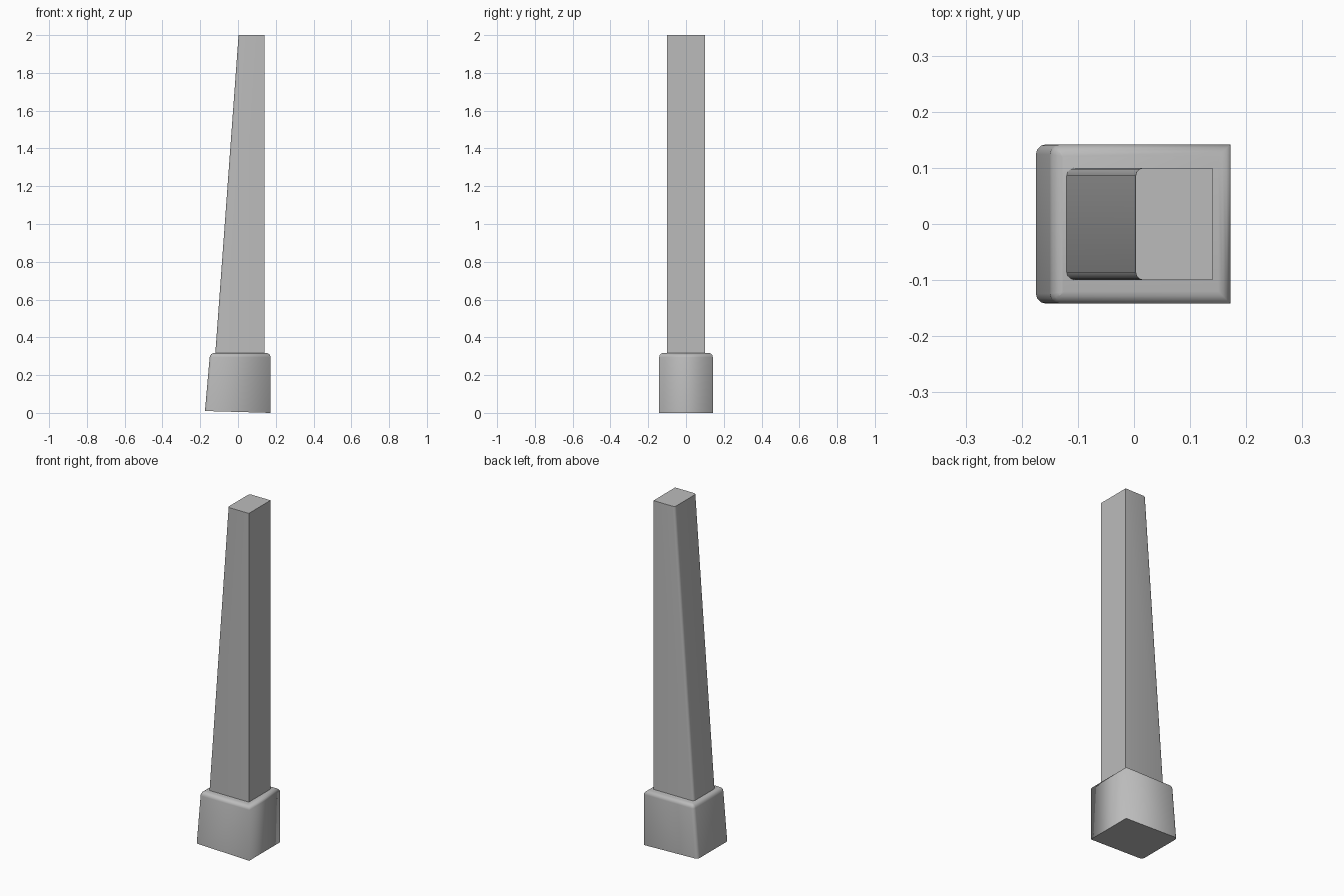
import bpy
import bmesh

cube = bpy.data.objects.get("Cube")
if cube:
    bpy.data.objects.remove(cube, do_unlink=True)

# Single plain grey finish
grey = bpy.data.materials.new("plain_grey")
grey.use_nodes = True
colour = (0.5, 0.5, 0.5, 1)
grey.diffuse_color = colour
grey.node_tree.nodes["Principled BSDF"].inputs["Base Color"].default_value = colour


def tapered_block(name, profile, half_depth, corner, rim=0):
    """Extrude an x-z profile (bottom left, bottom right, top right, top left)
    along y, round the sloping side's edges and optionally the top rim."""
    bm = bmesh.new()
    front = bm.faces.new([bm.verts.new((x, -half_depth, z)) for x, z in profile])
    result = bmesh.ops.extrude_face_region(bm, geom=[front], use_keep_orig=True)
    for v in result["geom"]:
        if isinstance(v, bmesh.types.BMVert):
            v.co.y = half_depth
    bmesh.ops.recalc_face_normals(bm, faces=bm.faces[:])

    # Rounded edges down the sloping side
    sloping = [e for e in bm.edges
               if abs(e.verts[0].co.z - e.verts[1].co.z) > 0.1
               and max(v.co.x for v in e.verts) < 0.05]
    bmesh.ops.bevel(bm, geom=sloping, offset=corner, offset_type='OFFSET',
                    segments=3, profile=0.5, affect='EDGES')

    # Rounded top rim
    if rim:
        top = max(v.co.z for v in bm.verts)
        edges = [e for e in bm.edges if all(v.co.z > top - 0.001 for v in e.verts)]
        bmesh.ops.bevel(bm, geom=edges, offset=rim, offset_type='OFFSET',
                        segments=4, profile=0.5, affect='EDGES')

    # Underside stays crisp on the soft block; the plain block keeps all hard edges
    bm.normal_update()
    for face in bm.faces:
        face.smooth = True
    for edge in bm.edges:
        underside = any(f.normal.z < -0.9 for f in edge.link_faces)
        hard = not rim and edge.calc_face_angle(0) > 0.7
        edge.smooth = not (underside or hard)

    mesh = bpy.data.meshes.new(name)
    bm.to_mesh(mesh)
    bm.free()
    mesh.materials.append(grey)
    obj = bpy.data.objects.new(name, mesh)
    bpy.context.collection.objects.link(obj)
    return obj


# Long shaft, straight on one side and tapering on the other
tapered_block("leg_shaft", [(-0.122, 0.29), (0.14, 0.29), (0.14, 2), (0.003, 2)],
              0.1, 0.014)

# Foot cap with a softened rim and slightly tilted underside
tapered_block("foot_cap", [(-0.175, 0.01), (0.172, 0), (0.172, 0.317), (-0.148, 0.317)],
              0.142, 0.018, rim=0.022)
